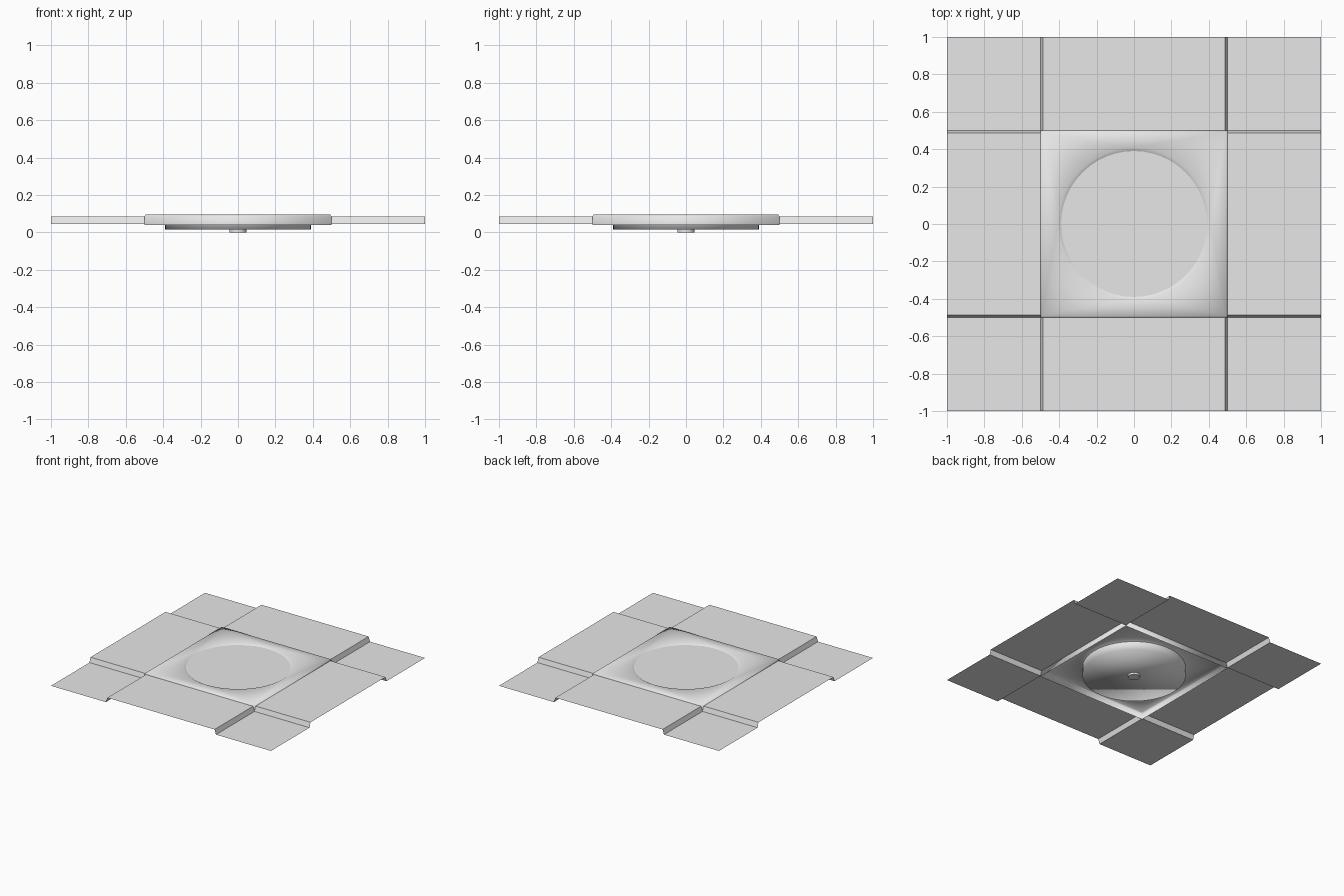
import bpy, bmesh, math

cube = bpy.data.objects.get("Cube")
if cube:
    bpy.data.objects.remove(cube, do_unlink=True)

SEGMENTS = 48
LOW, HIGH, TOP = 0.046, 0.085, 0.095
DISC_TOP = 0.085

grey = bpy.data.materials.new("plain grey")
grey.use_nodes = True
grey.diffuse_color = (0.8, 0.8, 0.8, 1)
grey.node_tree.nodes["Principled BSDF"].inputs["Base Color"].default_value = (0.8, 0.8, 0.8, 1)


def finish(name, bm, smooth=False):
    for f in bm.faces:
        f.smooth = smooth
    mesh = bpy.data.meshes.new(name)
    bm.to_mesh(mesh)
    bm.free()
    mesh.materials.append(grey)
    obj = bpy.data.objects.new(name, mesh)
    bpy.context.collection.objects.link(obj)
    return obj


def square(bm, half, z):
    return [bm.verts.new((half * x, half * y, z))
            for x, y in ((-1, -1), (1, -1), (1, 1), (-1, 1))]


def circle(bm, radius, z):
    step = math.tau / SEGMENTS
    return [bm.verts.new((radius * math.cos(i * step), radius * math.sin(i * step), z))
            for i in range(SEGMENTS)]


def wall(bm, lower, upper):
    n = len(lower)
    for i in range(n):
        j = (i + 1) % n
        bm.faces.new((lower[i], lower[j], upper[j], upper[i]))


# Raised side panels with sloped edges, and the lower corner panels
for i, side in enumerate(("front", "left", "back", "right")):
    def turned(x, y, z):
        for _ in range(i):
            x, y = -y, x
        return x, y, z

    bm = bmesh.new()
    section = [(-0.5, LOW), (-0.487, HIGH), (0.487, HIGH), (0.5, LOW), (1, LOW)]
    outer = [bm.verts.new(turned(x, -1, z)) for x, z in section]
    inner = [bm.verts.new(turned(x, -0.5, z)) for x, z in section]
    for k in range(len(section) - 1):
        bm.faces.new((outer[k], outer[k + 1], inner[k + 1], inner[k]))
    finish(side + "_panel", bm)

# Central frame: open skirt, softened rim, and a chamfered round opening
bm = bmesh.new()
skirt = square(bm, 0.5, 0.04)
shoulder = square(bm, 0.5, HIGH)
rim = square(bm, 0.493, TOP)
wall(bm, skirt, shoulder)
wall(bm, shoulder, rim)
lip = circle(bm, 0.408, TOP)
seat = circle(bm, 0.39, DISC_TOP)
wall(bm, lip, seat)
border = [e for e in bm.edges if all(v in rim for v in e.verts)
          or all(v in lip for v in e.verts)]
bmesh.ops.triangle_fill(bm, edges=border, use_beauty=True, normal=(0, 0, 1))
bmesh.ops.recalc_face_normals(bm, faces=bm.faces)
if sum(f.normal.z * f.calc_area() for f in bm.faces) < 0:
    bmesh.ops.reverse_faces(bm, faces=bm.faces)
finish("central_frame", bm, smooth=True)

# Round plate with a crisp top edge and a soft lower edge
bm = bmesh.new()
bottom = circle(bm, 0.39, 0.016)
upper = circle(bm, 0.39, DISC_TOP)
wall(bm, bottom, upper)
bm.faces.new(upper)
bm.faces.new(bottom[::-1])
for e in bm.edges:
    if all(v in upper for v in e.verts):
        e.smooth = False
finish("round_plate", bm, smooth=True)

# Small pivot under the plate
bm = bmesh.new()
base = circle(bm, 0.045, 0)
head = circle(bm, 0.045, 0.016)
wall(bm, base, head)
bm.faces.new(base[::-1])
for e in bm.edges:
    if all(v in base for v in e.verts):
        e.smooth = False
finish("pivot", bm, smooth=True)
